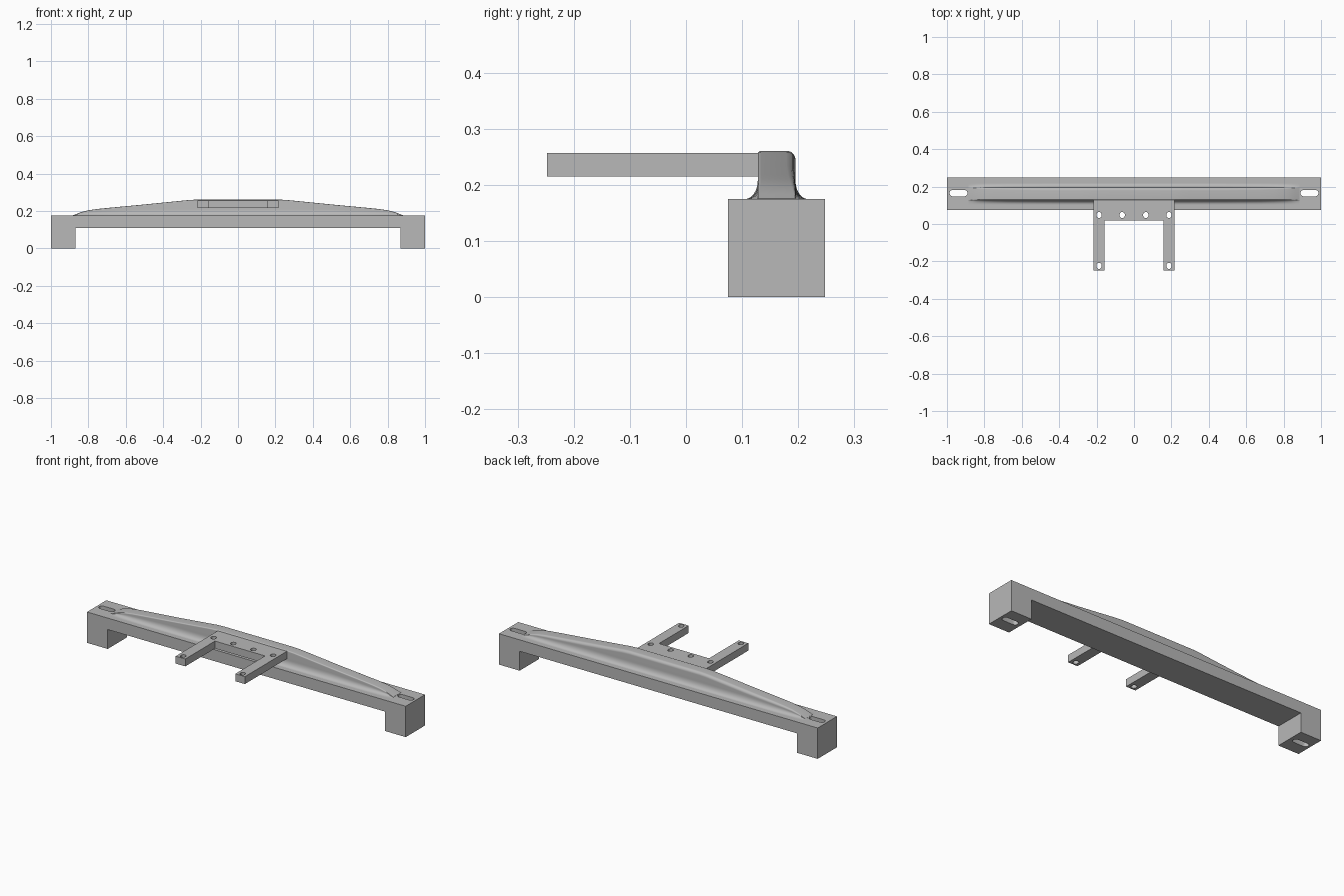
import bpy, bmesh, math

cube = bpy.data.objects.get("Cube")
if cube:
    bpy.data.objects.remove(cube, do_unlink=True)

grey = bpy.data.materials.new("plain grey")
grey.use_nodes = True
grey.diffuse_color = (0.48, 0.48, 0.48, 1)
grey.node_tree.nodes["Principled BSDF"].inputs["Base Color"].default_value = (0.48, 0.48, 0.48, 1)


def finish(name, bm):
    bmesh.ops.recalc_face_normals(bm, faces=bm.faces)
    mesh = bpy.data.meshes.new(name)
    bm.to_mesh(mesh)
    bm.free()
    mesh.materials.append(grey)
    obj = bpy.data.objects.new(name, mesh)
    bpy.context.collection.objects.link(obj)
    return obj


def loft(name, rings):
    """Skin a row of matching closed rings and cap both ends."""
    bm = bmesh.new()
    rows = [[bm.verts.new(p) for p in ring] for ring in rings]
    n = len(rows[0])
    for a, b in zip(rows, rows[1:]):
        for i in range(n):
            j = (i + 1) % n
            bm.faces.new((a[i], a[j], b[j], b[i]))
    bm.faces.new(rows[0])
    bm.faces.new(rows[-1])
    return finish(name, bm)


def activate(obj):
    bpy.ops.object.select_all(action='DESELECT')
    obj.select_set(True)
    bpy.context.view_layer.objects.active = obj


def smooth(obj, degrees):
    activate(obj)
    bpy.ops.object.shade_smooth_by_angle(angle=math.radians(degrees))


def slot(x, y, half_x, half_y, z0, z1):
    """Vertical cutter with rounded ends along its longer axis."""
    r = min(half_x, half_y)
    ring = []
    for i in range(32):
        a = 2 * math.pi * (i + 0.5) / 32
        c, s = math.cos(a), math.sin(a)
        ring.append((x + math.copysign(half_x - r, c) + r * c,
                     y + math.copysign(half_y - r, s) + r * s))
    return loft("cutter", [[(px, py, z) for px, py in ring] for z in (z0, z1)])


def cut(obj, cutters):
    for c in cutters:
        mod = obj.modifiers.new("hole", 'BOOLEAN')
        mod.operation = 'DIFFERENCE'
        mod.solver = 'EXACT'
        mod.object = c
        activate(obj)
        bpy.ops.object.modifier_apply(modifier=mod.name)
        bpy.data.objects.remove(c, do_unlink=True)


# Main beam with a foot at each end and a long slot through each foot
half = [(0.87, 0.11), (0.87, 0), (1, 0), (1, 0.175)]
outline = half + [(-x, z) for x, z in reversed(half)]
beam = loft("beam", [[(x, y, z) for x, z in outline] for y in (0.075, 0.248)])
cut(beam, [slot(s * 0.938, 0.165, 0.048, 0.017, -0.1, 0.3) for s in (-1, 1)])
smooth(beam, 30)

# Tapering rib, with a concave fillet at its foot and rounded upper edges
BASE = 0.175


def arc(cy, cz, ry, rz, start, end, steps=8):
    angles = [math.radians(start + (end - start) * i / steps) for i in range(steps + 1)]
    return [(cy + ry * math.cos(a), cz + rz * math.sin(a)) for a in angles]


def rib_section(x, height):
    foot = min(0.034, height * 0.6)
    back, front = min(0.016, height * 0.3), min(0.006, height * 0.2)
    top = BASE + height
    pts = [(0.105, BASE - 0.01)]
    pts += arc(0.105, BASE + foot, 0.023, foot, -90, 0)
    pts += arc(0.128 + front, top - front, front, front, 180, 90)
    pts += arc(0.195 - back, top - back, back, back, 90, 0)
    pts += arc(0.217, BASE + foot, 0.022, foot, 180, 270)
    pts += [(0.217, BASE - 0.01)]
    return [(x, y, z) for y, z in pts]


crest = [(0, 0.086), (0.22, 0.086), (0.26, 0.084), (0.3, 0.08), (0.5, 0.06),
         (0.68, 0.043), (0.75, 0.036), (0.8, 0.029), (0.84, 0.019),
         (0.865, 0.009), (0.885, 0.001)]
stations = [(-x, h) for x, h in reversed(crest[1:])] + crest
rib = loft("rib", [rib_section(x, h) for x, h in stations])
smooth(rib, 40)

# Forked mounting bracket with a row of holes and one hole at each arm tip
side = [(0.157, 0.018), (0.157, -0.248), (0.217, -0.248), (0.217, 0.14)]
fork = side + [(-x, y) for x, y in reversed(side)]
bracket = loft("bracket", [[(x, y, z) for x, y in fork] for z in (0.215, 0.257)])
spots = [(x, 0.048) for x in (-0.187, -0.063, 0.063, 0.187)]
spots += [(s * 0.187, -0.224) for s in (-1, 1)]
cut(bracket, [slot(x, y, 0.014, 0.016, 0.1, 0.4) for x, y in spots])
smooth(bracket, 30)
